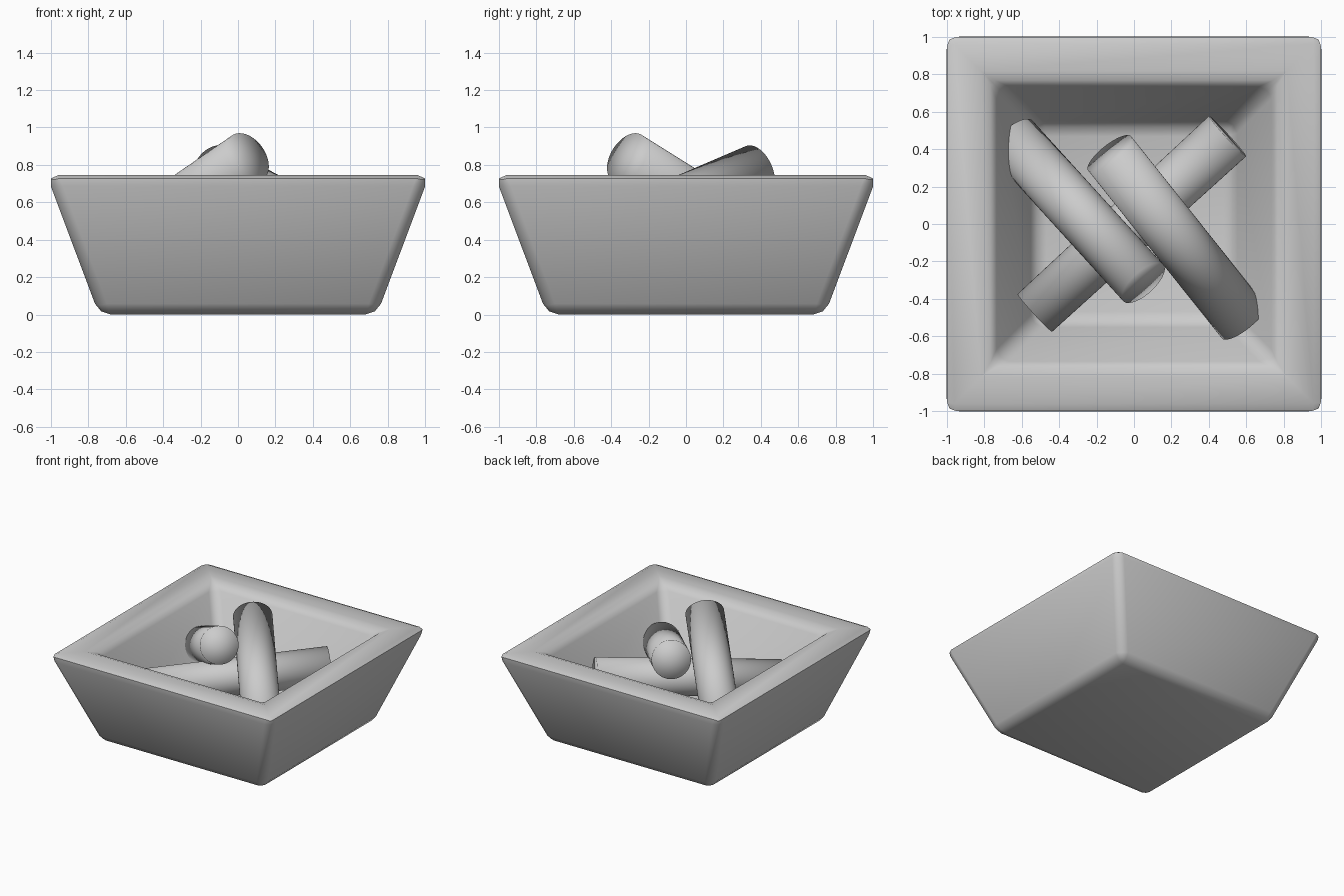
import bpy, bmesh, math
from mathutils import Vector

if "Cube" in bpy.data.objects:
    bpy.data.objects.remove(bpy.data.objects["Cube"])


def add_object(name, bm, angle):
    bmesh.ops.recalc_face_normals(bm, faces=bm.faces)
    mesh = bpy.data.meshes.new(name)
    bm.to_mesh(mesh)
    bm.free()
    ob = bpy.data.objects.new(name, mesh)
    bpy.context.collection.objects.link(ob)
    bpy.ops.object.select_all(action='DESELECT')
    ob.select_set(True)
    bpy.context.view_layer.objects.active = ob
    bpy.ops.object.shade_smooth_by_angle(angle=math.radians(angle))
    return ob


# Tapered square tray: rings of (half width, height) from base to inner floor
def make_tray(name, profile, bevel):
    bm = bmesh.new()
    rings = [[bm.verts.new((sx * h, sy * h, z))
              for sx, sy in ((-1, -1), (1, -1), (1, 1), (-1, 1))]
             for h, z in profile]
    for a, b in zip(rings, rings[1:]):
        for i in range(4):
            j = (i + 1) % 4
            bm.faces.new((a[i], a[j], b[j], b[i]))
    bm.faces.new(rings[0][::-1])
    bm.faces.new(rings[-1])
    bmesh.ops.recalc_face_normals(bm, faces=bm.faces)
    # round the real corners only, not the flat diagonals of the rim
    edges = [e for e in bm.edges if e.calc_face_angle() > 0.1]
    bmesh.ops.bevel(bm, geom=edges, offset=bevel, segments=2,
                    profile=0.5, affect='EDGES', clamp_overlap=True)
    return add_object(name, bm, 50)


# Round stick between two cap centres
def make_stick(name, low, high, r_low, r_high):
    low, high = Vector(low), Vector(high)
    axis = high - low
    bm = bmesh.new()
    bmesh.ops.create_cone(bm, cap_ends=True, cap_tris=True, segments=48,
                          radius1=r_low, radius2=r_high, depth=axis.length)
    ob = add_object(name, bm, 180)
    ob.rotation_mode = 'QUATERNION'
    ob.rotation_quaternion = axis.to_track_quat('Z', 'Y')
    ob.location = (low + high) / 2
    return ob


make_tray("tray", [(0.743, 0.0), (1.023, 0.745), (0.757, 0.745), (0.53, 0.145)], 0.062)

# Three sticks piled inside, the upper two leaning across the lower one
make_stick("lower_stick", (-0.53, -0.475, 0.40), (0.50, 0.47, 0.49), 0.137, 0.147)
make_stick("left_stick", (-0.65, 0.455, 0.357), (0.05, -0.315, 0.838), 0.145, 0.145)
make_stick("right_stick", (0.585, -0.52, 0.38), (-0.13, 0.377, 0.765), 0.147, 0.147)
